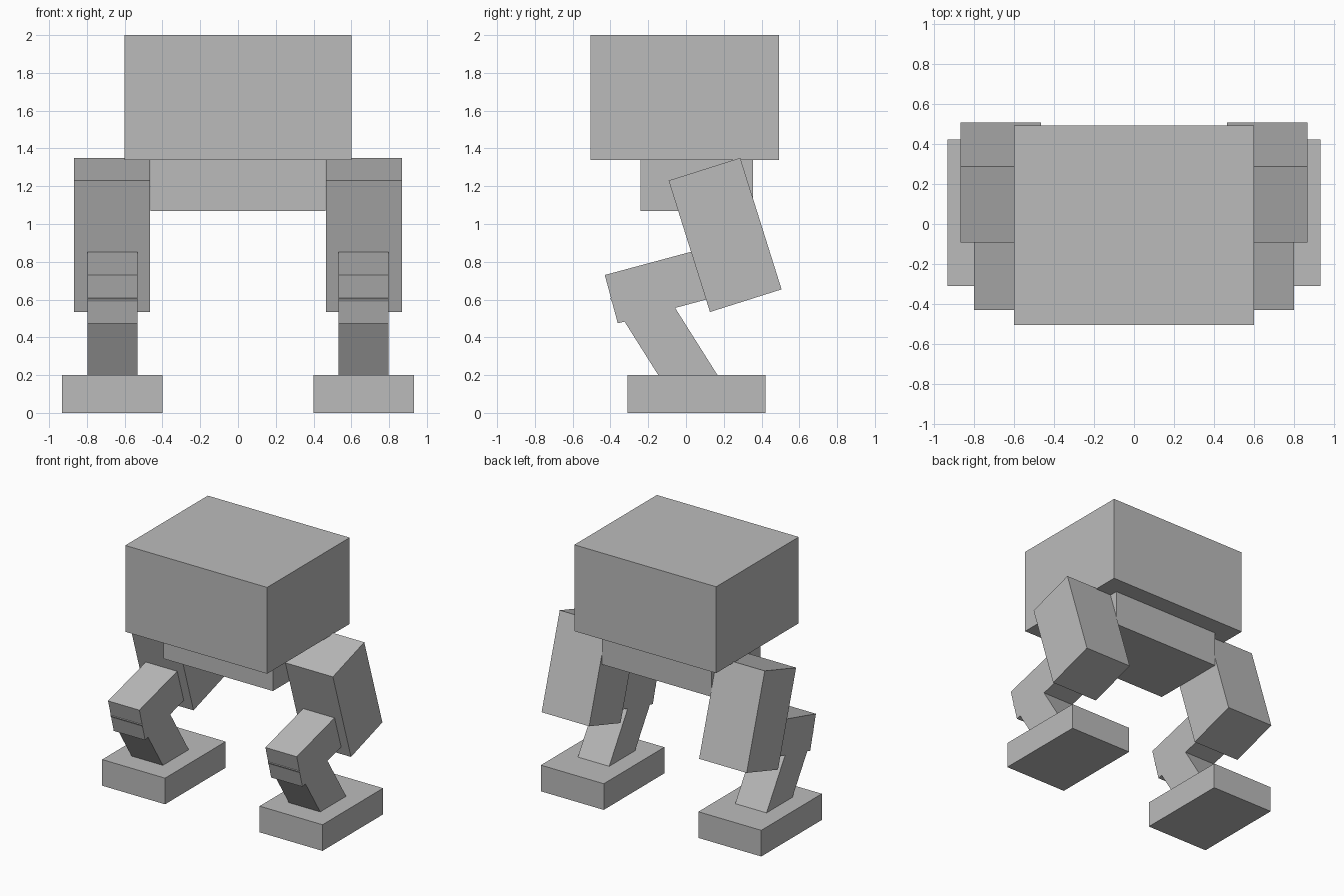
import bpy
import bmesh

if "Cube" in bpy.data.objects:
    bpy.data.objects.remove(bpy.data.objects["Cube"])

grey = bpy.data.materials.new("plain grey")
grey.diffuse_color = (0.5, 0.5, 0.5, 1.0)
grey.use_nodes = True
grey.node_tree.nodes["Principled BSDF"].inputs["Base Color"].default_value = grey.diffuse_color


def prism(name, x0, x1, outline):
    """Extrude a (y, z) side outline between x0 and x1."""
    bm = bmesh.new()
    face = bm.faces.new([bm.verts.new((x0, y, z)) for y, z in outline])
    side = bmesh.ops.extrude_face_region(bm, geom=[face])["geom"]
    verts = [v for v in side if isinstance(v, bmesh.types.BMVert)]
    bmesh.ops.translate(bm, verts=verts, vec=(x1 - x0, 0, 0))
    bmesh.ops.recalc_face_normals(bm, faces=bm.faces)
    mesh = bpy.data.meshes.new(name)
    bm.to_mesh(mesh)
    bm.free()
    mesh.materials.append(grey)
    obj = bpy.data.objects.new(name, mesh)
    bpy.context.collection.objects.link(obj)
    return obj


def rect(y0, y1, z0, z1):
    return [(y0, z0), (y1, z0), (y1, z1), (y0, z1)]


# Body and hip block
prism("body", -0.6, 0.6, rect(-0.505, 0.492, 1.34, 2.0))
prism("hip", -0.463, 0.463, rect(-0.24, 0.355, 1.07, 1.34))

# Leg parts: inner x, outer x, side outline
leg = {
    "thigh": (0.465, 0.867, [(-0.092, 1.23), (0.287, 1.35), (0.506, 0.654), (0.127, 0.534)]),
    "knee": (0.533, 0.798, [(-0.43, 0.73), (0.15, 0.886), (0.219, 0.63), (-0.361, 0.474)]),
    "shin": (0.533, 0.798, [(-0.402, 0.605), (-0.177, 0.745), (0.173, 0.19), (-0.052, 0.05)]),
    "foot": (0.4, 0.932, rect(-0.31, 0.422, 0.0, 0.2)),
}
for side, label in ((-1, "left"), (1, "right")):
    for part, (inner, outer, outline) in leg.items():
        prism(f"{label}_{part}", side * inner, side * outer, outline)
